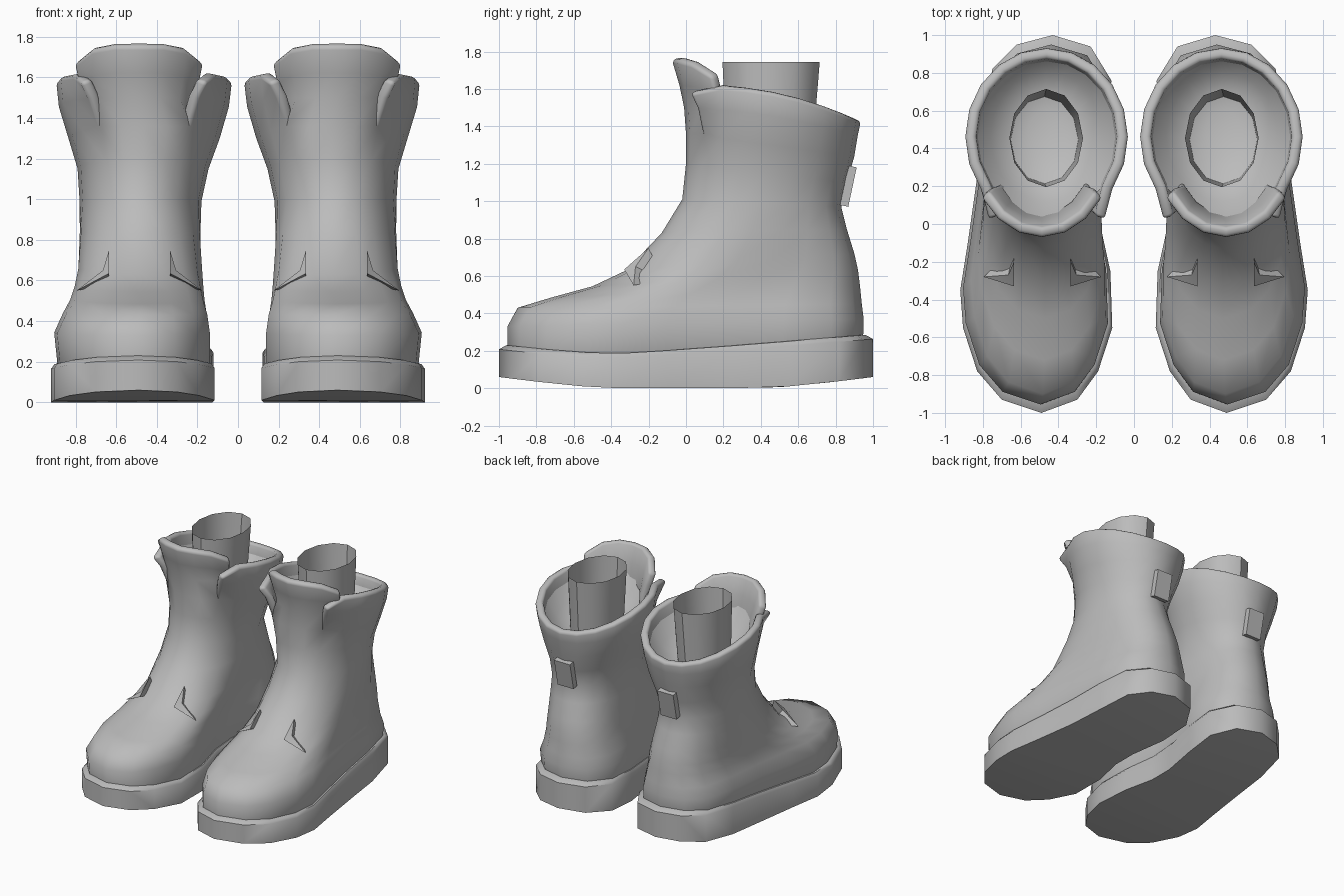
import bpy, bmesh, math
from mathutils import Vector, Matrix

if "Cube" in bpy.data.objects:
    bpy.data.objects.remove(bpy.data.objects["Cube"], do_unlink=True)

N = 20
grey = bpy.data.materials.new("plain_grey")
grey.use_nodes = True
grey.diffuse_color = (0.5, 0.5, 0.5, 1)
grey.node_tree.nodes["Principled BSDF"].inputs["Base Color"].default_value = (0.5, 0.5, 0.5, 1)

# Sole outline, from the toe tip round the outer side to the heel and back
FOOT = [(.49, -1), (.70, -.93), (.83, -.78), (.905, -.55), (.92, -.35), (.88, -.1), (.83, .25),
        (.80, .55), (.75, .82), (.62, .95), (.43, 1), (.23, .94), (.12, .76), (.13, .5),
        (.18, .2), (.18, 0), (.125, -.25), (.115, -.55), (.19, -.78), (.30, -.93)]
MID, HALF = .5175, .4025


def ring(fy, fz, by, bz, x0, x1, round_=1.0, bulge=0.0, n=N):
    """Tilted section from front (fy, fz) to back (by, bz), foot shaped to elliptical."""
    pts = []
    for k in range(n):
        a = math.tau * k / n
        u, v = math.sin(a), -math.cos(a)
        if round_ < 1:
            fx, fv = FOOT[k]
            u = u * round_ + (fx - MID) / HALF * (1 - round_)
            v = v * round_ + fv * (1 - round_)
        s = (v + 1) / 2
        pts.append(Vector(((x0 + x1) / 2 + u * (x1 - x0) / 2, fy + (by - fy) * s,
                           fz + (bz - fz) * s + bulge * (1 - v * v))))
    return pts


def loft(bm, rows, closed=True):
    """Skin a list of point rows; returns the vertex rows."""
    vs = [[bm.verts.new(p) for p in r] for r in rows]
    n = len(rows[0])
    for a, b in zip(vs, vs[1:]):
        for k in range(n if closed else n - 1):
            j = (k + 1) % n
            bm.faces.new((a[k], a[j], b[j], b[k]))
    return vs


def finish(bm, name, angle=40, solid=0, bevel=0):
    """Make the object, with its mirrored twin for the other boot."""
    me = bpy.data.meshes.new(name)
    bm.to_mesh(me)
    bm.free()
    me.materials.append(grey)
    ob = bpy.data.objects.new(name, me)
    bpy.context.scene.collection.objects.link(ob)
    bpy.ops.object.select_all(action='DESELECT')
    ob.select_set(True)
    bpy.context.view_layer.objects.active = ob
    bpy.ops.object.shade_smooth_by_angle(angle=math.radians(angle))
    if solid:
        m = ob.modifiers.new("thickness", 'SOLIDIFY')
        m.thickness, m.offset = solid, -1
    if bevel:
        m = ob.modifiers.new("round_rim", 'BEVEL')
        m.width, m.segments, m.limit_method = bevel, 2, 'ANGLE'
        m.angle_limit = math.radians(60)
    ob.modifiers.new("pair", 'MIRROR')


# Sole: curved slab with a chamfered lip
def sole_bottom(y):
    return .06 * max(0, (abs(y) - .4) / .6) ** 1.3


def sole_top(y):
    s = min(1, max(0, (y + .4) / 1.4))
    return .163 + .045 * max(0, (-y - .4) / .6) ** 1.5 + .1 * s ** 1.15


def outline(scale, zf, lift=0):
    return [Vector((MID + (x - MID) * scale, y * scale, zf(y) + lift)) for x, y in FOOT]


bm = bmesh.new()
rows = loft(bm, [outline(1, sole_bottom), outline(1, sole_top),
                 outline(.96, sole_top, .022), outline(.85, sole_top, .022)])
for row, flip in ((rows[0], True), (rows[-1], False)):
    for k in range(N // 2):
        f = [row[k], row[k + 1], row[(N - k - 1) % N], row[(N - k) % N]]
        f = list(dict.fromkeys(f))
        bm.faces.new(f[::-1] if flip else f)
finish(bm, "sole", 44)

# Upper: foot and shaft
bm = bmesh.new()
shaft = [ring(-.955, .12, .945, .2, .14, .885, 0),
         ring(-.955, .33, .95, .37, .138, .905, 0),
         ring(-.90, .43, .94, .45, .145, .865, .1),
         ring(-.72, .485, .93, .55, .155, .83, .25),
         ring(-.50, .545, .92, .63, .16, .81, .4),
         ring(-.32, .63, .90, .72, .165, .795, .6),
         ring(-.13, .83, .86, .85, .175, .785, .8),
         ring(-.02, 1.01, .83, .97, .18, .78),
         ring(0, 1.2, .86, 1.1, .145, .79),
         ring(0, 1.36, .90, 1.24, .09, .835)]
loft(bm, shaft)

# Flared collar, open at the front, with its two flap ends curled out
collar = [shaft[-1], ring(0, 1.5, .918, 1.35, .045, .882, 1, .03),
          ring(-.01, 1.61, .935, 1.43, .03, .895, 1, .06)]
for row, out, fwd, down in ((collar[1], .02, .03, 0), (collar[2], .06, .06, .04)):
    for end, side in ((2, 1), (N - 2, -1)):
        row[end] += Vector((side * out, -fwd, -down))
loft(bm, [r[2:N - 1] for r in collar], closed=False)

# Tongue rising from the front of the shaft, its wings tucked behind the flaps
cols = range(-3, 4)
drop = [.09, .02, 0, 0, 0, .02, .09]
centre = Vector((.465, .45, 1.33))
base = [shaft[-1][k].copy() for k in cols]
for i in (0, -1):
    base[i] = base[i].lerp(centre, .12)
tongue = [base]
for r, amount in ((ring(-.01, 1.5, .9, 1.5, .15, .82), .1),
                  (ring(-.035, 1.62, .92, 1.62, .115, .86), .6),
                  (ring(-.075, 1.755, .95, 1.755, .09, .885), 1)):
    tongue.append([r[k] - Vector((0, 0, d * amount)) for k, d in zip(cols, drop)])
loft(bm, tongue, closed=False)
bmesh.ops.remove_doubles(bm, verts=bm.verts, dist=.0005)
finish(bm, "boot_upper", 50, solid=.058, bevel=.02)

# Lining: shallow dish just inside the collar
bm = bmesh.new()
rows = loft(bm, [ring(.035, 1.55, .885, 1.39, .085, .842, 1, .04),
                 ring(.12, 1.43, .81, 1.3, .17, .76, 1, .02),
                 ring(.2, 1.36, .71, 1.26, .27, .66),
                 ring(.35, 1.29, .6, 1.25, .38, .56)])
bm.faces.new(rows[-1])
finish(bm, "lining", 60)

# Leg tube standing in the opening
bm = bmesh.new()
loft(bm, [ring(.22, 1.2, .67, 1.2, .30, .65, n=12),
          ring(.195, 1.745, .715, 1.745, .27, .66, n=12)])
finish(bm, "leg_tube", 35)

# Pull tab on the back of the shaft
bm = bmesh.new()
bmesh.ops.create_cube(bm, size=1, matrix=Matrix.Translation((.455, .868, 1.08))
                      @ Matrix.Rotation(math.radians(-12), 4, 'X')
                      @ Matrix.Diagonal((.14, .045, .215, 1)))
finish(bm, "pull_tab", 30)

# Thin bent folds on both sides of the instep
bm = bmesh.new()
for side in (-1, 1):
    pts = [(.15, -.2, .75), (.15, -.33, .635), (.31, -.28, .55),
           (.18, -.27, .65), (.15, -.12, .58)]
    tip, corner, tail, inner, root = [bm.verts.new((.485 + side * x, y, z)) for x, y, z in pts]
    for f in ((tip, corner, inner), (corner, tail, inner), (tip, inner, root),
              (inner, tail, root), (tail, corner, root), (corner, tip, root)):
        bm.faces.new(f)
bmesh.ops.recalc_face_normals(bm, faces=bm.faces)
finish(bm, "instep_folds", 20)
